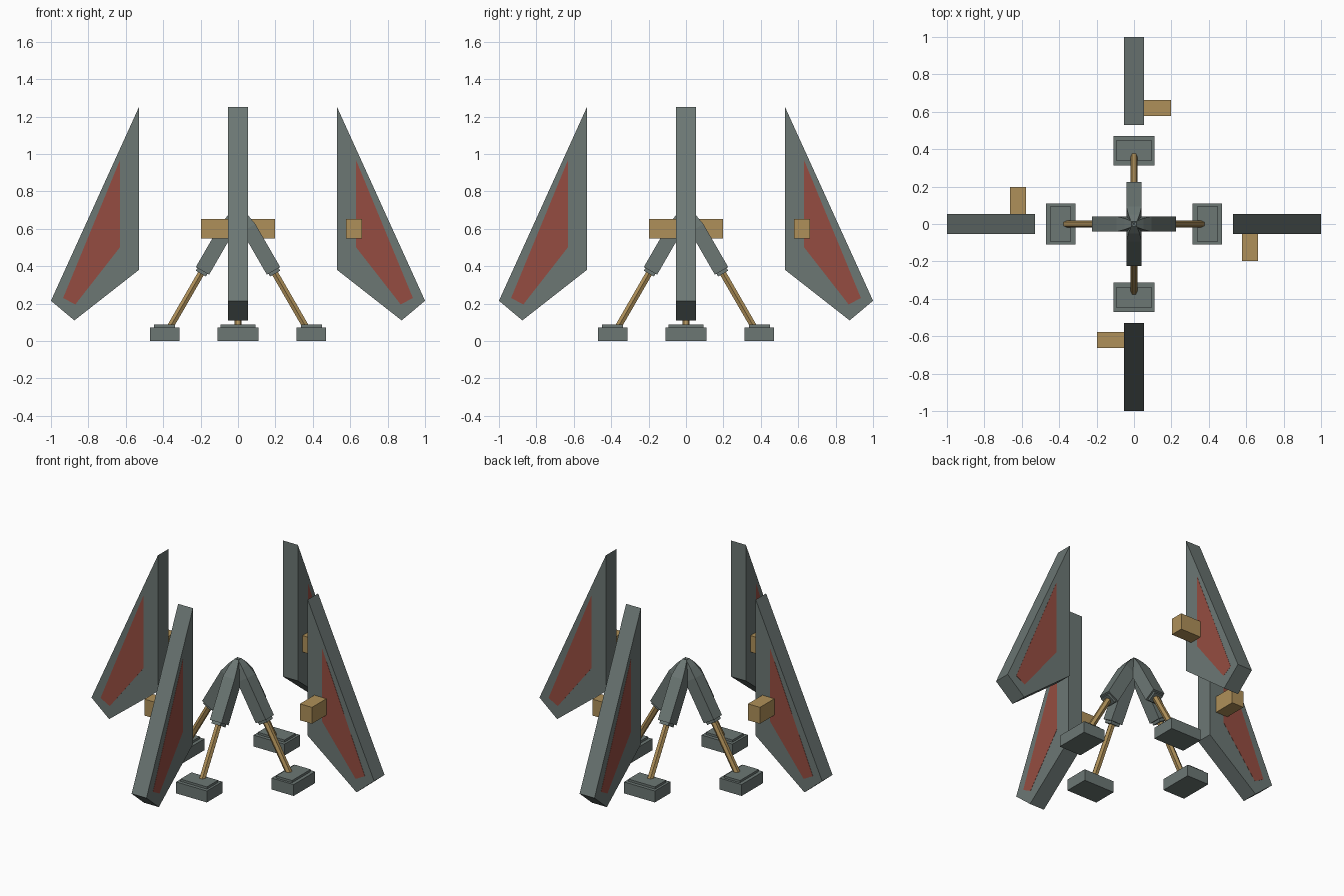
import bpy, bmesh, math
from mathutils import Matrix, Vector

if "Cube" in bpy.data.objects:
    bpy.data.objects.remove(bpy.data.objects["Cube"])


def material(name, rgb):
    m = bpy.data.materials.new(name)
    m.diffuse_color = (*rgb, 1)
    m.use_nodes = True
    m.node_tree.nodes["Principled BSDF"].inputs["Base Color"].default_value = m.diffuse_color
    return m


GREY = material("grey green metal", (0.150, 0.185, 0.175))
GOLD = material("dull gold", (0.43, 0.28, 0.10))
RED = material("rust red", (0.30, 0.073, 0.052))


def finish(bm, name, mat, turn):
    """Turn a part made on the +x side to its quarter and store it."""
    bmesh.ops.recalc_face_normals(bm, faces=bm.faces[:])
    bm.transform(Matrix.Rotation(turn, 4, 'Z'))
    mesh = bpy.data.meshes.new(name)
    bm.to_mesh(mesh)
    bm.free()
    mesh.materials.append(mat)
    bpy.context.collection.objects.link(bpy.data.objects.new(name, mesh))


def box(name, lo, hi, mat, turn):
    bm = bmesh.new()
    lo, hi = Vector(lo), Vector(hi)
    bmesh.ops.create_cube(bm, size=1, matrix=Matrix.Translation((lo + hi) / 2)
                          @ Matrix.Diagonal((*(hi - lo), 1)))
    finish(bm, name, mat, turn)


def slab(name, outline, y0, y1, mat, turn):
    """Extrude an (r, z) outline from y0 to y1."""
    bm = bmesh.new()
    face = bm.faces.new([bm.verts.new((r, y0, z)) for r, z in outline])
    out = bmesh.ops.extrude_face_region(bm, geom=[face])
    bmesh.ops.translate(bm, vec=(0, y1 - y0, 0),
                        verts=[v for v in out["geom"] if isinstance(v, bmesh.types.BMVert)])
    finish(bm, name, mat, turn)


APEX = Vector((0, 0, 0.704))
DOWN = Vector((0.5, 0, -0.866))
ACROSS = Vector((0.866, 0, 0.5))
SIDE = Vector((0, 1, 0))


def strut(name, rings, sides, phase, mat, turn):
    """Loft polygon rings (distance from apex, radius) along the leg axis."""
    bm = bmesh.new()
    loops = []
    for s, rad in rings:
        angles = [phase + math.tau * i / sides for i in range(sides)]
        loops.append([bm.verts.new(APEX + DOWN * s + ACROSS * rad * math.sin(a)
                                   + SIDE * rad * math.cos(a)) for a in angles])
    for a, b in zip(loops, loops[1:]):
        for i in range(sides):
            j = (i + 1) % sides
            bm.faces.new((a[i], a[j], b[j], b[i]))
    bm.faces.new(loops[0])
    bm.faces.new(loops[-1])
    finish(bm, name, mat, turn)


FIN = [(0.53, 1.25), (0.53, 0.38), (0.875, 0.11), (1.0, 0.215)]
PANEL = [(0.632, 0.965), (0.632, 0.50), (0.87, 0.195), (0.935, 0.23)]
T = 0.0525
R2 = math.sqrt(2)
SLEEVE = [(0.0, 0.016), (0.05, 0.03), (0.115, 0.041), (0.38, 0.041),
          (0.38, 0.031), (0.397, 0.031)]

for q, where in enumerate(("right", "back", "left", "front")):
    turn = q * math.pi / 2
    # Fin with painted panels on both sides and a side block
    slab(where + "_fin", FIN, -T, T, GREY, turn)
    slab(where + "_fin_panel_a", PANEL, -T - 0.001, -T + 0.001, RED, turn)
    slab(where + "_fin_panel_b", PANEL, T - 0.001, T + 0.001, RED, turn)
    box(where + "_fin_block", (0.577, -0.198, 0.547), (0.662, -T, 0.652), GOLD, turn)
    # Leg: square sleeve, thin rod, stepped foot
    strut(where + "_leg_sleeve", [(s, w * R2) for s, w in SLEEVE], 4, math.pi / 4, GREY, turn)
    strut(where + "_leg_rod", [(0.38, 0.02), (0.722, 0.02)], 6, 0, GOLD, turn)
    box(where + "_foot", (0.314, -0.109, 0), (0.47, 0.109, 0.073), GREY, turn)
    box(where + "_foot_top", (0.336, -0.094, 0.07), (0.448, 0.094, 0.087), GREY, turn)
